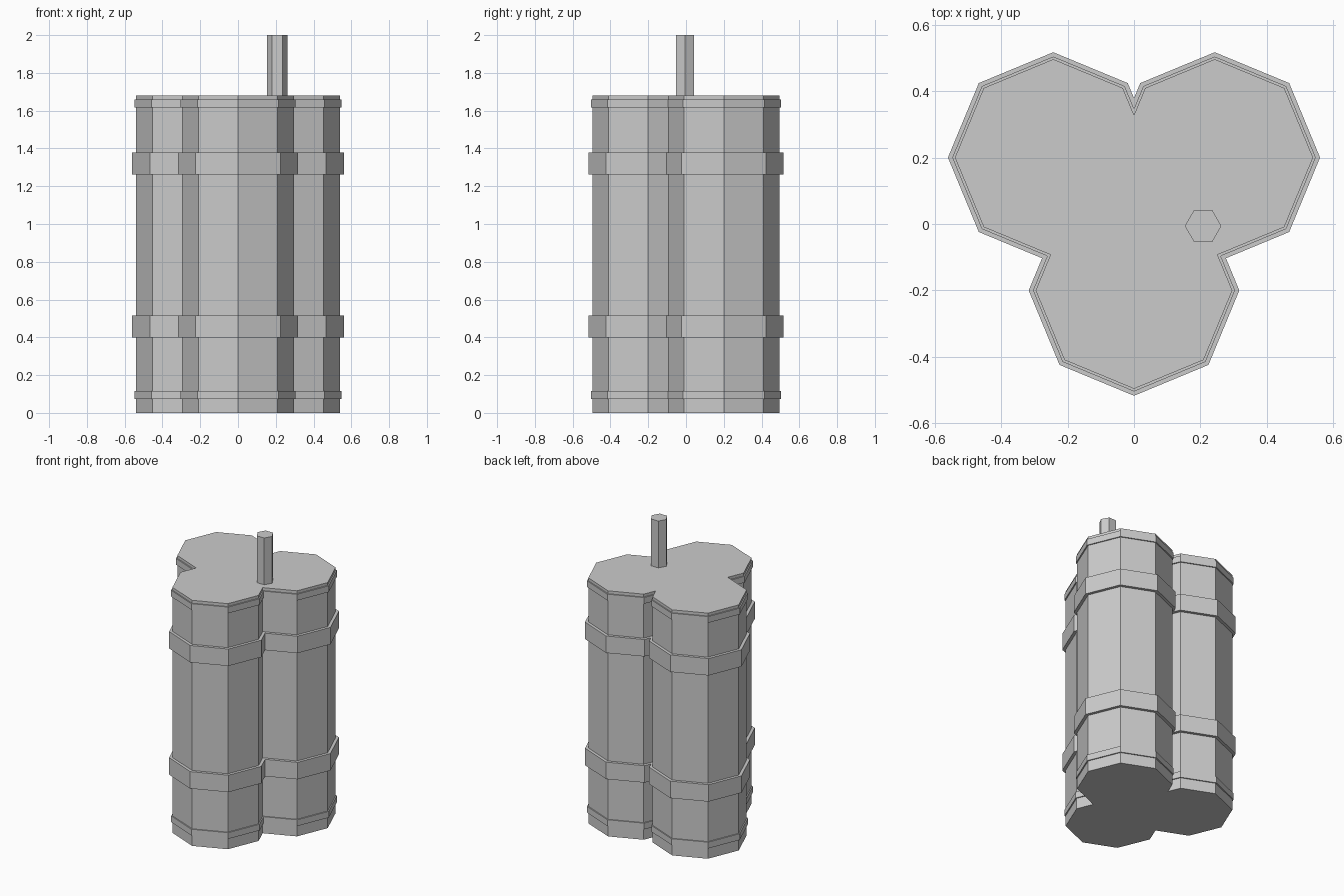
import bpy
import bmesh
from math import cos, sin, radians
from mathutils import Vector
from mathutils.geometry import intersect_line_line_2d

cube = bpy.data.objects.get("Cube")
if cube:
    bpy.data.objects.remove(cube, do_unlink=True)

grey = bpy.data.materials.new("light grey")
grey.use_nodes = True
colour = (0.6, 0.6, 0.6, 1)
grey.diffuse_color = colour
grey.node_tree.nodes["Principled BSDF"].inputs["Base Color"].default_value = colour

BODY, RIM, BAND = 0.296, 0.304, 0.317


def trefoil(radius):
    """Outline of three overlapping octagons, clockwise from the back notch."""
    lobes = []
    for x, y, start in ((0.243, 0.2, 180), (0, -0.2, 45), (-0.243, 0.2, -90)):
        lobes.append([Vector((x + radius * cos(radians(start - 45 * i)),
                              y + radius * sin(radians(start - 45 * i))))
                      for i in range(7)])
    outline = []
    for i, lobe in enumerate(lobes):
        before = lobes[i - 1]
        outline.append(intersect_line_line_2d(before[-2], before[-1], lobe[0], lobe[1]))
        outline += lobe[1:-1]
    return outline


def hexagon(radius):
    return [Vector((0.208 + radius * cos(radians(-60 * i)),
                    -0.006 + radius * sin(radians(-60 * i)))) for i in range(6)]


def loft(name, outline, levels, caps):
    """Join copies of an outline given as (radius, height) levels."""
    bm = bmesh.new()
    rings = [[bm.verts.new((p.x, p.y, z)) for p in outline(r)] for r, z in levels]
    for low, high in zip(rings, rings[1:]):
        for i in range(len(low)):
            bm.faces.new((low[i - 1], high[i - 1], high[i], low[i]))
    if caps:
        bm.faces.new(rings[0])
        bm.faces.new(reversed(rings[-1]))
    mesh = bpy.data.meshes.new(name)
    bm.to_mesh(mesh)
    bm.free()
    mesh.materials.append(grey)
    bpy.context.collection.objects.link(bpy.data.objects.new(name, mesh))


# Three-lobed canister body
loft("canister_body", trefoil, [(BODY, 0), (BODY, 1.68)], True)

# Narrow rims near the ends and wide bands around the body
for name, radius, low, high in (("lower_rim", RIM, 0.074, 0.117),
                                ("lower_band", BAND, 0.4, 0.516),
                                ("upper_band", BAND, 1.263, 1.379),
                                ("upper_rim", RIM, 1.617, 1.66)):
    loft(name, trefoil, [(BODY, low), (radius, low), (radius, high), (BODY, high)], False)

# Six-sided rod on top
loft("top_rod", hexagon, [(0.055, 1.68), (0.055, 2)], True)
